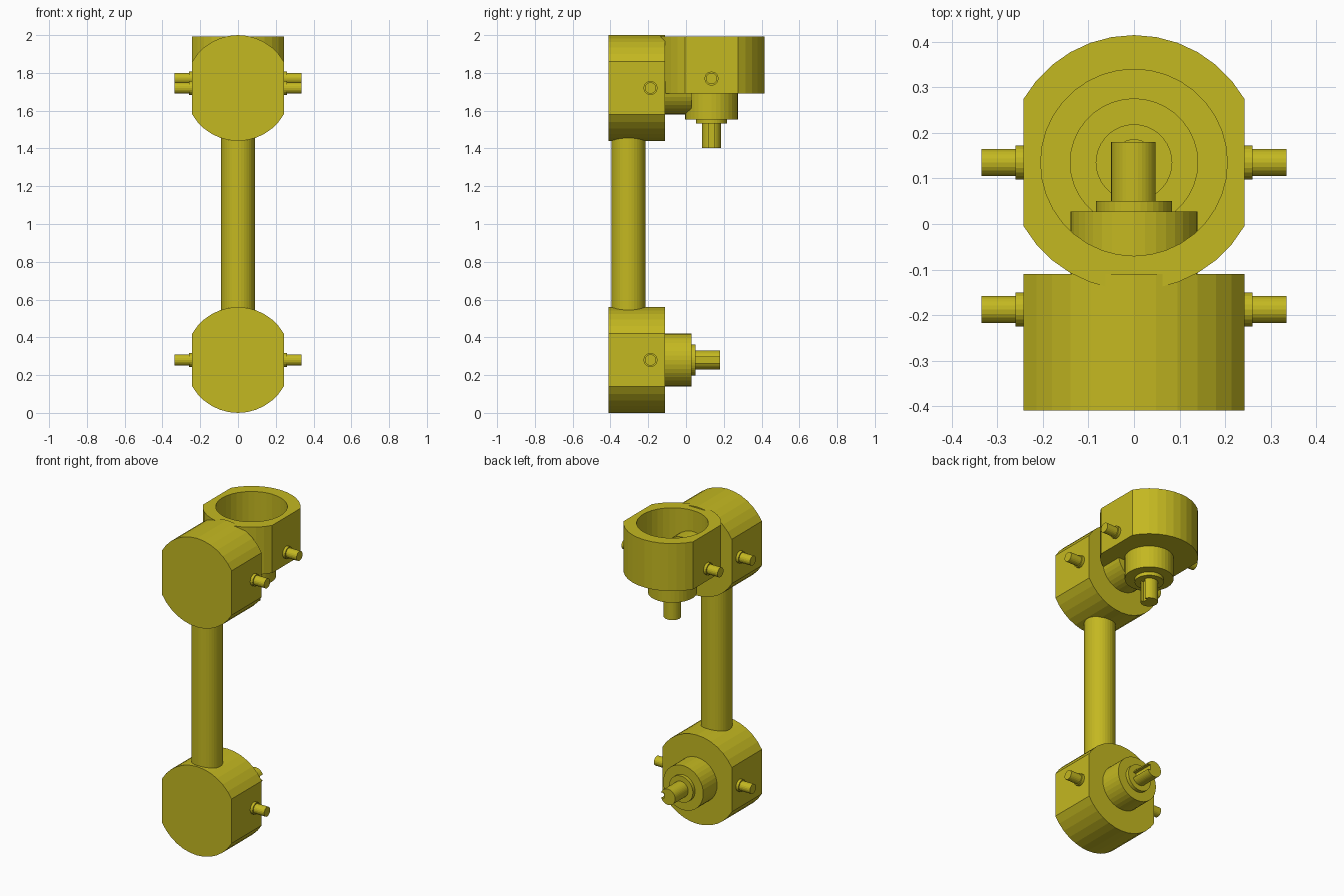
import bpy, bmesh
from math import sin, cos, pi
from mathutils import Matrix, Vector

if "Cube" in bpy.data.objects:
    bpy.data.objects.remove(bpy.data.objects["Cube"])

SEG = 36
mat = bpy.data.materials.new("yellow_paint")
mat.diffuse_color = (0.55, 0.48, 0.015, 1)
mat.use_nodes = True
mat.node_tree.nodes["Principled BSDF"].inputs["Base Color"].default_value = mat.diffuse_color


def finish(name, bm, matrix=Matrix()):
    me = bpy.data.meshes.new(name)
    bm.to_mesh(me)
    bm.free()
    me.materials.append(mat)
    ob = bpy.data.objects.new(name, me)
    ob.matrix_world = matrix
    bpy.context.collection.objects.link(ob)
    return ob


# Outline of one section: plain circle, circle with two side flats, or keyed shaft
def outline(r, kind):
    pts = []
    for i in range(SEG):
        a = 2 * pi * i / SEG
        x, y = r * cos(a), r * sin(a)
        if kind == "flats":
            x = max(-0.2425, min(0.2425, x))
        if kind == "key":
            k = (i + SEG // 2) % SEG - SEG // 2
            if abs(k) <= 1:
                x, y = 0.028, k * r * sin(4 * pi / SEG)
        pts.append((x, y))
    return pts


# Motor: cup above z = 0, stepped hollow boss and keyed shaft below
def motor(name, matrix, capped):
    bm = bmesh.new()

    def ring(r, z, kind=""):
        return [bm.verts.new((x, y, z)) for x, y in outline(r, kind)]

    def bridge(a, b):
        for i in range(SEG):
            j = (i + 1) % SEG
            bm.faces.new((a[i], a[j], b[j], b[i]))

    steps = [ring(0.205, 0.30), ring(0.28, 0.30, "flats"), ring(0.28, 0, "flats"),
             ring(0.205, 0), ring(0.14, 0), ring(0.14, -0.138), ring(0.083, -0.138),
             ring(0.083, -0.16), ring(0.05, -0.16, "key"), ring(0.05, -0.29, "key")]
    for a, b in zip(steps, steps[1:]):
        bridge(b, a)
    bm.faces.new(steps[-1][::-1])
    bridge(steps[0], steps[3])          # inner cup wall
    if capped:
        bm.faces.new(steps[0])          # rear cover
    finish(name, bm, matrix)

    # Side pins with a collar at the root
    for side, word in ((1, "right"), (-1, "left")):
        pin = bmesh.new()
        for r, x0, x1 in ((0.037, 0.235, 0.26), (0.03, 0.25, 0.335)):
            place = Matrix.Translation((side * (x0 + x1) / 2, 0, 0.078)) @ Matrix.Rotation(pi / 2, 4, "Y")
            bmesh.ops.create_cone(pin, cap_ends=True, segments=20, radius1=r, radius2=r,
                                  depth=x1 - x0, matrix=place)
        finish(f"{name}_{word}_pin", pin, matrix)


turn = Matrix.Rotation(pi / 2, 4, "X")
motor("lower_motor", Matrix.Translation((0, -0.11, 0.28)) @ turn, True)
motor("upper_motor", Matrix.Translation((0, -0.11, 1.72)) @ turn, True)
motor("wrist_motor", Matrix.Translation((0, 0.135, 1.692)), False)

# Connecting tube
tube = bmesh.new()
bmesh.ops.create_cone(tube, cap_ends=True, segments=SEG, radius1=0.09, radius2=0.09, depth=0.92,
                      matrix=Matrix.Translation((0, -0.305, 1.0)))
finish("connecting_tube", tube)
